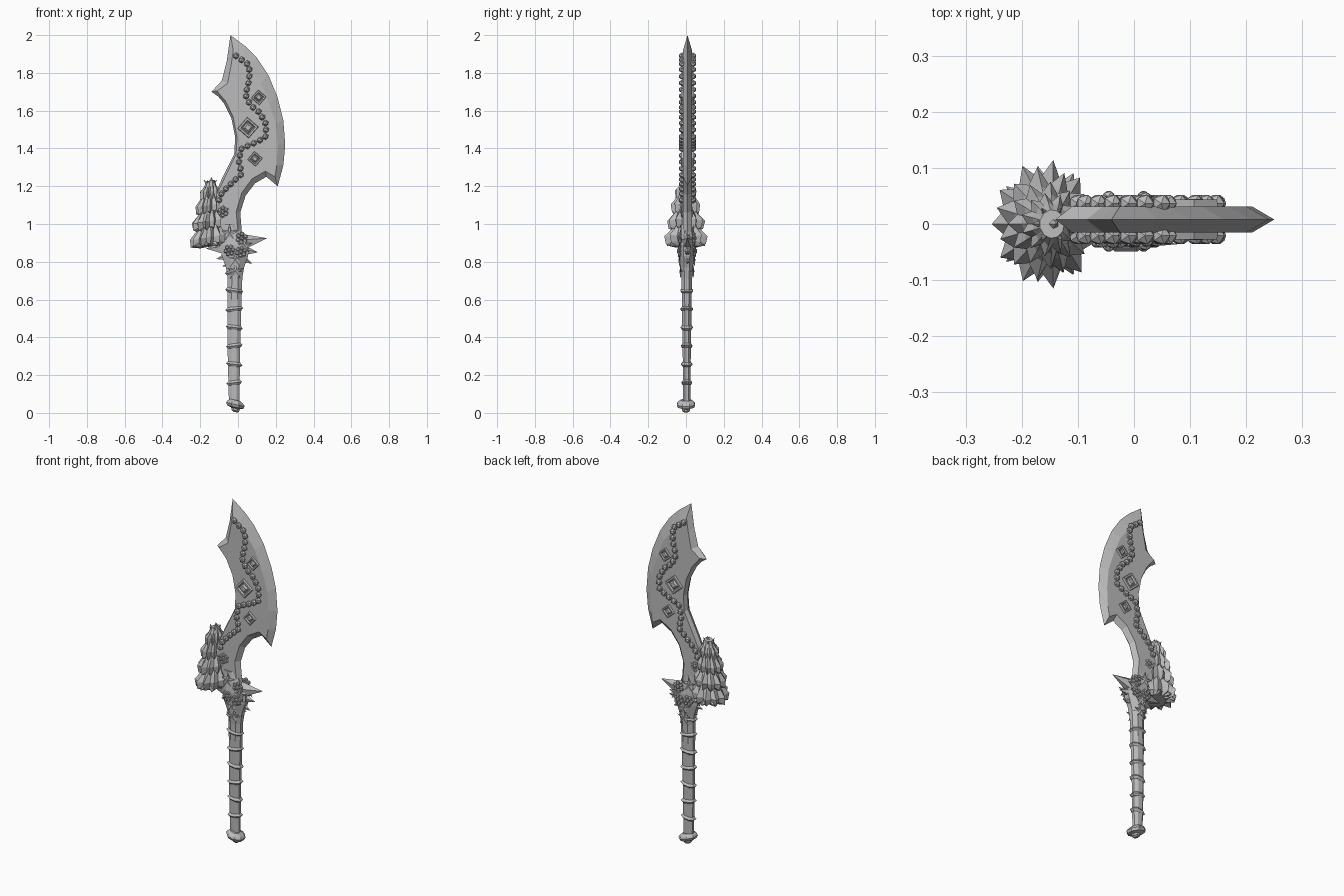
import bpy, bmesh, math, random
from mathutils import Vector, Matrix

random.seed(4)
cube = bpy.data.objects.get("Cube")
if cube:
    bpy.data.objects.remove(cube)

grey = bpy.data.materials.new("plain grey")
grey.use_nodes = True
GREY = (0.5, 0.5, 0.5, 1)
grey.diffuse_color = GREY
grey.node_tree.nodes["Principled BSDF"].inputs["Base Color"].default_value = GREY

MID = 0.008      # y of the blade's middle plane
HALF = 0.0235    # half of the blade's thickness


def finish(name, bm):
    bmesh.ops.recalc_face_normals(bm, faces=bm.faces)
    mesh = bpy.data.meshes.new(name)
    bm.to_mesh(mesh)
    bm.free()
    mesh.materials.append(grey)
    obj = bpy.data.objects.new(name, mesh)
    bpy.context.scene.collection.objects.link(obj)
    return obj


def loft(bm, rings):
    """Skin a list of equal point rings and cap both ends."""
    loops = [[bm.verts.new(p) for p in ring] for ring in rings]
    n = len(loops[0])
    for a, b in zip(loops, loops[1:]):
        for i in range(n):
            j = (i + 1) % n
            bm.faces.new((a[i], a[j], b[j], b[i]))
    bm.faces.new(loops[0])
    bm.faces.new(loops[-1])


def ellipse(cx, z, rx, ry, n=8, tilt=0.0, cy=0.004):
    ring = []
    for i in range(n):
        a = 2 * math.pi * (i + 0.5) / n
        x = rx * math.cos(a)
        ring.append((cx + x, cy + ry * math.sin(a), z + tilt * x))
    return ring


def thorn(bm, base, tip, radius, flat=1.0):
    """Pointed five-sided spike, optionally flattened in y."""
    base, tip = Vector(base), Vector(tip)
    turn = (tip - base).to_track_quat('Z', 'Y').to_matrix().to_4x4()
    mat = (Matrix.Translation((base + tip) / 2)
           @ Matrix.Diagonal((1, flat, 1, 1)) @ turn)
    bmesh.ops.create_cone(bm, cap_ends=True, segments=5, radius1=radius,
                          radius2=0, depth=(tip - base).length, matrix=mat)


def bead(bm, pos, radius, flat=1.0):
    mat = Matrix.Translation(pos) @ Matrix.Diagonal((1, flat, 1, 1))
    bmesh.ops.create_icosphere(bm, subdivisions=1, radius=radius, matrix=mat)


# Blade: edge x, edge z, then the matching corner of the flat cheek
OUTLINE = [
    (-.04, 2, -.025, 1.92), (.04, 1.94, .02, 1.88), (.1, 1.88, .06, 1.83),
    (.16, 1.79, .12, 1.75), (.21, 1.67, .165, 1.64), (.24, 1.55, .2, 1.53),
    (.25, 1.42, .21, 1.42), (.24, 1.31, .205, 1.31), (.21, 1.2, .195, 1.25),
    (.15, 1.25, .145, 1.28), (.09, 1.215, .075, 1.24), (.04, 1.15, .02, 1.165),
    (.012, 1.06, -.01, 1.065), (.02, .96, 0, .955), (.04, .88, .03, .87),
    (-.08, .86, -.075, .87), (-.13, 1, -.115, 1), (-.125, 1.15, -.115, 1.15),
    (-.085, 1.24, -.075, 1.235), (-.02, 1.37, -.01, 1.37),
    (-.015, 1.46, -.005, 1.46), (-.035, 1.56, -.025, 1.565),
    (-.075, 1.64, -.065, 1.65), (-.105, 1.675, -.1, 1.69),
    (-.14, 1.7, -.11, 1.705), (-.085, 1.76, -.055, 1.745),
    (-.06, 1.86, -.035, 1.85)]
bm = bmesh.new()
loft(bm, [[(c, MID - HALF, d) for a, b, c, d in OUTLINE],
          [(a, MID, b) for a, b, c, d in OUTLINE],
          [(c, MID + HALF, d) for a, b, c, d in OUTLINE]])
finish("blade", bm)

# Chain of beads winding along both cheeks
PATH = [(-.01, 1.89), (.06, 1.84), (.06, 1.765), (.04, 1.685), (.065, 1.63),
        (.115, 1.59), (.15, 1.525), (.145, 1.46), (.1, 1.435), (.02, 1.4),
        (.003, 1.34), (.02, 1.265), (-.03, 1.22), (-.085, 1.165), (-.11, 1.1)]
bm = bmesh.new()
STEP, left = 0.036, 0.0
for a, b in zip(PATH, PATH[1:]):
    a, b = Vector(a), Vector(b)
    span = (b - a).length
    while left < span:
        p = a.lerp(b, left / span)
        for side in (-1, 1):
            bead(bm, (p.x, MID + side * (HALF + 0.005), p.y), 0.018)
        left += STEP
    left -= span
finish("bead_chain", bm)

# Diamond studs: stepped square frame with a sunken bed and a raised stone
bm = bmesh.new()
for x, z, r in ((.11, 1.67, .041), (.053, 1.51, .057), (.09, 1.345, .041)):
    for side in (-1, 1):
        def square(k, lift):
            y = MID + side * (HALF + lift)
            return [(x + r * k * math.cos(t), y, z + r * k * math.sin(t))
                    for t in (math.radians(q * 90 + 4) for q in range(4))]
        loft(bm, [square(1, -.004), square(.92, .012), square(.7, .012),
                  square(.58, .003), square(.5, .003), square(.3, .013)])
finish("diamond_studs", bm)

# Grip with raised bands
bm = bmesh.new()
loft(bm, [ellipse(-.02, .04, .03, .021), ellipse(-.022, .3, .035, .023),
          ellipse(-.018, .6, .04, .028), ellipse(-.016, .76, .044, .031)])
finish("grip", bm)
bm = bmesh.new()
for i in range(7):
    z = .16 + .0975 * i
    rx, ry = .039 + .0014 * i, .027 + .0012 * i
    tilt = .12 * (-1) ** i
    loft(bm, [ellipse(-.02, z - .012, rx - .006, ry - .005, tilt=tilt),
              ellipse(-.02, z, rx + .006, ry + .004, tilt=tilt),
              ellipse(-.02, z + .012, rx - .006, ry - .005, tilt=tilt)])
finish("grip_bands", bm)

# Pommel: tilted disc and a small knob
bm = bmesh.new()
loft(bm, [ellipse(-.014, z, r, r, tilt=-.22, cy=0) for z, r in
          ((.004, .012), (.012, .022), (.024, .024), (.03, .046),
           (.045, .053), (.056, .046), (.068, .03))])
finish("pommel", bm)

# Flared collar below the blade
bm = bmesh.new()
loft(bm, [ellipse(-.016, .7, .04, .03), ellipse(-.016, .77, .052, .036),
          ellipse(-.016, .83, .075, .042), ellipse(-.02, .89, .085, .042),
          ellipse(-.04, .95, .06, .034), ellipse(-.05, 1, .045, .03)])
finish("collar", bm)

# Guard thorns
bm = bmesh.new()
for base, tip, r in (((.015, .9), (.155, .925), .05),
                     ((.02, .86), (.105, .85), .035),
                     ((.01, .82), (.075, .79), .028),
                     ((-.05, .87), (-.17, .87), .045),
                     ((-.04, .83), (-.115, .815), .032),
                     ((-.03, .79), (-.085, .775), .022)):
    thorn(bm, (base[0], MID, base[1]), (tip[0], MID, tip[1]), r, .75)
finish("guard_thorns", bm)

# Rosettes and leaf stars on both faces
bm = bmesh.new()
for x, z, r, y in ((.02, .925, .032, .036), (-.045, .86, .03, .039),
                   (.017, .853, .03, .039), (-.08, 1.065, .03, .022)):
    for side in (-1, 1):
        yc = MID * .6 + side * y
        for k in range(6):
            a = k * math.pi / 3 + x * 20
            bead(bm, (x + r * .68 * math.cos(a), yc, z + r * .68 * math.sin(a)),
                 r * .42, .75)
        bead(bm, (x, yc + side * .004, z), r * .42)
finish("rosettes", bm)
bm = bmesh.new()
for x, z, r, y in ((-.014, .75, .047, .03), (-.045, .95, .05, .03),
                   (.035, .885, .045, .036), (-.015, .81, .045, .036)):
    for side in (-1, 1):
        yc = MID * .6 + side * y
        for k in range(5):
            a = math.pi / 2 + k * math.tau / 5
            thorn(bm, (x, yc, z),
                  (x + r * math.cos(a), yc + side * .006, z + r * math.sin(a)),
                  r * .3, .6)
finish("leaf_stars", bm)

# Shell: stacked flaring tiers with jagged pleated rims
POINTS = 11


def pleats(cx, z, radius, jag, drop, phase):
    """Ring whose odd points stick out as spikes."""
    ring = []
    for i in range(POINTS * 2):
        a = math.tau * (i + phase) / (POINTS * 2)
        out = i % 2
        r = radius * (1 + jag * (out - .5) + random.uniform(-.04, .04) * jag * 4)
        x = r * math.cos(a)
        ring.append((cx + x * .88, r * math.sin(a) * 1.02,
                     z + drop * out + .15 * x))
    return ring


bm = bmesh.new()
TIERS = ((-.158, .915, .097, .1), (-.16, 1.0, .084, .095),
         (-.158, 1.085, .067, .09), (-.152, 1.16, .049, .07))
for t, (cx, z, r, h) in enumerate(TIERS):
    loft(bm, [pleats(cx + .01, z - .035, r * .6, .1, 0, t),
              pleats(cx, z - .012, r * .92, .3, -.012, t),
              pleats(cx, z + .012, r, .3, .006, t),
              pleats(cx + .004, z + h * .55, r * .74, .12, 0, t),
              pleats(cx + .006, z + h, r * .5, .05, 0, t)])
finish("shell_tiers", bm)
bm = bmesh.new()
thorn(bm, (-.15, 0, 1.18), (-.138, 0, 1.25), .03)
for k in range(6):
    a = k * math.tau / 6
    x, y = math.cos(a), math.sin(a)
    thorn(bm, (-.147 + .01 * x, .01 * y, 1.2),
          (-.147 + .036 * x, .034 * y, 1.235), .013)
# Rim spikes and the small base spikes under the shell
for k in range(7):
    a = math.radians(60 + k * 40)
    x, y = math.cos(a), math.sin(a)
    thorn(bm, (-.155 + .06 * x, .065 * y, .9),
          (-.155 + .095 * x, .105 * y, .885), .022)
thorn(bm, (-.12, 0, .92), (-.09, 0, .86), .04)
finish("shell_spikes", bm)
